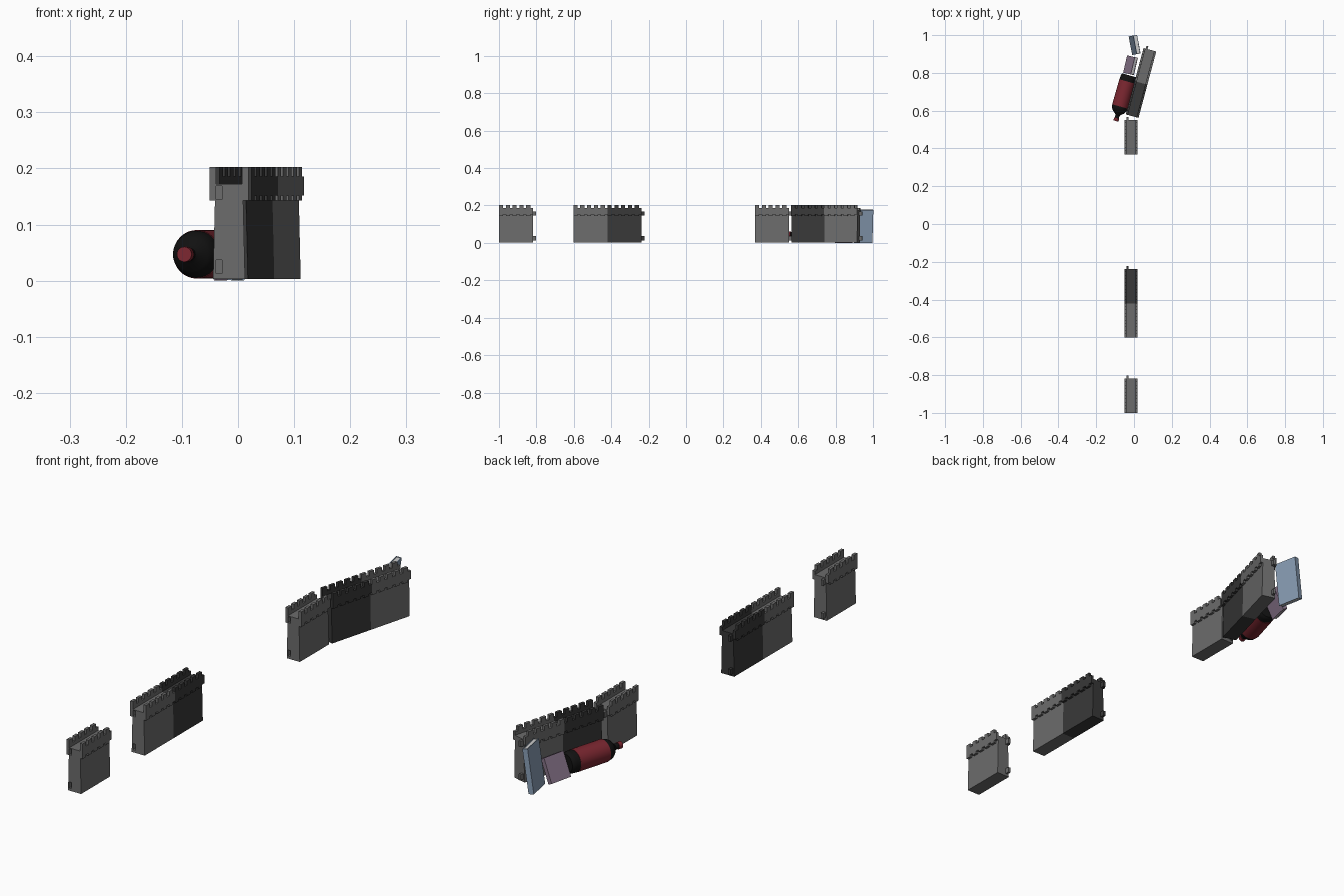
import bpy, bmesh, math
from mathutils import Matrix, Vector

if "Cube" in bpy.data.objects:
    bpy.data.objects.remove(bpy.data.objects["Cube"])


def material(name, rgb):
    m = bpy.data.materials.new(name)
    m.diffuse_color = (*rgb, 1)
    m.use_nodes = True
    m.node_tree.nodes["Principled BSDF"].inputs["Base Color"].default_value = m.diffuse_color
    return m


STONE = material("stone", (0.15, 0.15, 0.15))
DARK = material("dark_stone", (0.04, 0.04, 0.04))
BLACK = material("black_glass", (0.006, 0.006, 0.006))
RED = material("red_label", (0.2, 0.02, 0.03))
PINK = material("mauve_cover", (0.25, 0.18, 0.26))
BLUE = material("blue_cover", (0.25, 0.34, 0.46))
PAPER = material("paper", (0.75, 0.75, 0.72))


def finish(name, bm, matrix, mat):
    bmesh.ops.recalc_face_normals(bm, faces=bm.faces)
    me = bpy.data.meshes.new(name)
    bm.to_mesh(me)
    bm.free()
    ob = bpy.data.objects.new(name, me)
    ob.matrix_world = matrix
    if mat:
        me.materials.append(mat)
    bpy.context.collection.objects.link(ob)
    return ob


def add_box(bm, lo, hi):
    lo, hi = Vector(lo), Vector(hi)
    m = Matrix.Translation((lo + hi) / 2) @ Matrix.Diagonal((*(hi - lo), 1))
    bmesh.ops.create_cube(bm, size=1, matrix=m)


def add_prism(bm, points, offset):
    face = bm.faces.new([bm.verts.new(p) for p in points])
    res = bmesh.ops.extrude_face_region(bm, geom=[face], use_keep_orig=True)
    verts = [g for g in res["geom"] if isinstance(g, bmesh.types.BMVert)]
    bmesh.ops.translate(bm, verts=verts, vec=offset)


LENGTH = 0.182
MERLONS = 5
PEG_X, PEG_Z = -0.018, (0.025, 0.157)


def wall(x, y, angle, mat):
    """Wall segment: local y runs from 0 to LENGTH, centred on local x."""
    mw = Matrix.Translation((x, y, 0)) @ Matrix.Rotation(math.radians(angle), 4, 'Z')

    # tapered body
    bm = bmesh.new()
    add_prism(bm, [(-0.0285, 0, 0.003), (0.0285, 0, 0.003),
                   (0.0245, 0, 0.172), (-0.0245, 0, 0.172)], (0, LENGTH, 0))
    body = finish("wall_body", bm, mw, mat)

    # sockets in the near end
    bm = bmesh.new()
    for z in PEG_Z:
        add_box(bm, (PEG_X - 0.0055, -0.01, z - 0.012), (PEG_X + 0.0055, 0.018, z + 0.012))
    cutter = finish("socket_cutter", bm, mw, None)
    cutter.hide_render = True
    cutter.hide_viewport = True
    cut = body.modifiers.new("sockets", 'BOOLEAN')
    cut.operation = 'DIFFERENCE'
    cut.object = cutter

    # pegs on the far end
    bm = bmesh.new()
    for z in PEG_Z:
        add_box(bm, (PEG_X - 0.005, LENGTH - 0.003, z - 0.011),
                (PEG_X + 0.005, LENGTH + 0.016, z + 0.011))
    finish("wall_pegs", bm, mw, mat)

    # crenellated parapets, toothed along the bottom too
    top, bottom = [], []
    pitch = LENGTH / MERLONS
    for i in range(MERLONS):
        a, b, c = i * pitch, i * pitch + 0.022, (i + 1) * pitch
        top += [(a, 0.203), (b, 0.203), (b, 0.186), (c, 0.186)]
        bottom += [(a, 0.143), (b, 0.143), (b, 0.152), (c, 0.152)]
    outline = top + bottom[::-1]
    bm = bmesh.new()
    for x0 in (-0.035, 0.0235):
        add_prism(bm, [(x0, py, pz) for py, pz in outline], (0.0115, 0, 0))
    finish("parapets", bm, mw, mat)


# straight run of walls
wall(-0.016, -1.0, 0, STONE)
wall(-0.016, -0.602, 0, STONE)
wall(-0.016, -0.42, 0, DARK)
wall(-0.016, 0.369, 0, STONE)
# turned run of walls
turn = math.radians(15)
sx, sy = -0.010, 0.571
wall(sx, sy, -15, DARK)
wall(sx + LENGTH * math.sin(turn), sy + LENGTH * math.cos(turn), -15, STONE)


def lathe(name, profile, matrix, mat):
    bm = bmesh.new()
    vs = [bm.verts.new((r, 0, z)) for r, z in profile]
    es = [bm.edges.new(p) for p in zip(vs, vs[1:])]
    bmesh.ops.spin(bm, geom=vs + es, cent=(0, 0, 0), axis=(0, 0, 1),
                   angle=math.tau, steps=32)
    bmesh.ops.remove_doubles(bm, verts=bm.verts, dist=1e-5)
    ob = finish(name, bm, matrix, mat)
    bpy.ops.object.select_all(action='DESELECT')
    ob.select_set(True)
    bpy.context.view_layer.objects.active = ob
    bpy.ops.object.shade_smooth_by_angle(angle=math.radians(35))


# bottle lying beside the wall, neck toward the front
bottle = (Matrix.Translation((-0.096, 0.545, 0.047))
          @ Matrix.Rotation(math.radians(-16), 4, 'Z')
          @ Matrix.Rotation(math.radians(-90), 4, 'X'))
lathe("bottle_cap", [(0, 0), (0.0135, 0), (0.0135, 0.016), (0, 0.016)], bottle, RED)
lathe("bottle_glass", [(0, 0.014), (0.011, 0.014), (0.0115, 0.032), (0.017, 0.039),
                       (0.030, 0.049), (0.038, 0.06), (0.042, 0.076), (0.042, 0.235),
                       (0.040, 0.246), (0.035, 0.252), (0, 0.252)], bottle, BLACK)
lathe("bottle_label", [(0.042, 0.08), (0.0432, 0.08), (0.0432, 0.218), (0.042, 0.218)],
      bottle, RED)


def book(name, base, yaw, lean, size, mat):
    """Book leaning toward +x; base is the centre of its lower left edge."""
    t, w, h = size
    c = 0.003
    mw = (Matrix.Translation(base) @ Matrix.Rotation(math.radians(yaw), 4, 'Z')
          @ Matrix.Rotation(math.radians(lean), 4, 'Y'))
    # covers and spine as one U-shaped prism
    bm = bmesh.new()
    add_prism(bm, [(0, -w / 2, 0), (c, -w / 2, 0), (c, w / 2 - c, 0),
                   (t - c, w / 2 - c, 0), (t - c, -w / 2, 0), (t, -w / 2, 0),
                   (t, w / 2, 0), (0, w / 2, 0)], (0, 0, h))
    finish(name + "_cover", bm, mw, mat)
    # pages
    bm = bmesh.new()
    add_box(bm, (c, -w / 2 + 0.002, 0.002), (t - c, w / 2 - c, h - 0.002))
    finish(name + "_pages", bm, mw, PAPER)


book("small_book", (-0.047, 0.847, 0.008), -13, 25, (0.019, 0.094, 0.098), PINK)
book("tall_book", (-0.019, 0.944, 0.003), 11, 8, (0.021, 0.1, 0.177), BLUE)
